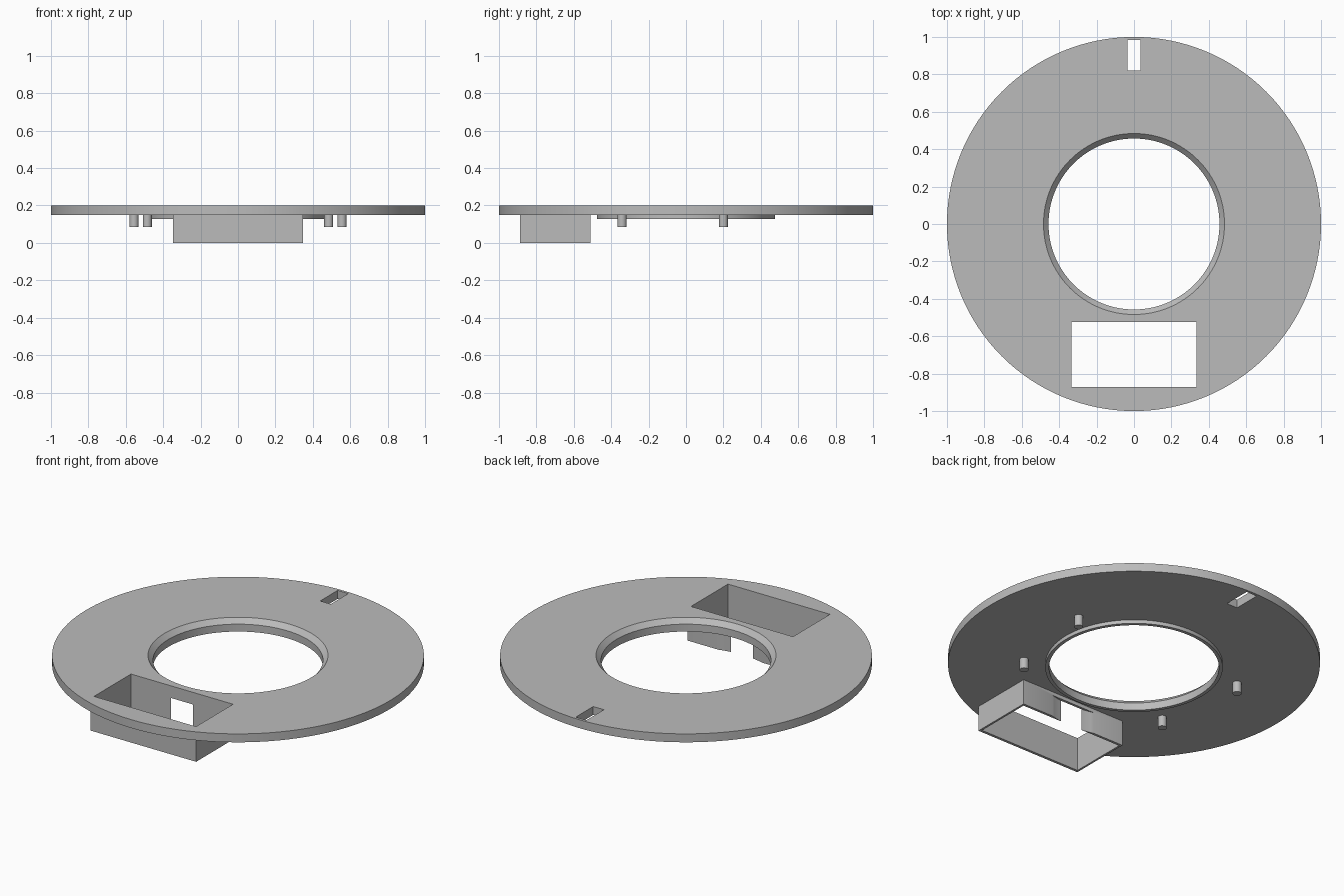
import bpy, bmesh, math
from mathutils import Matrix, Vector

default = bpy.data.objects.get("Cube")
if default:
    bpy.data.objects.remove(default, do_unlink=True)

grey = bpy.data.materials.new("plain_grey")
grey.use_nodes = True
grey.diffuse_color = (0.5, 0.5, 0.5, 1)
grey.node_tree.nodes["Principled BSDF"].inputs["Base Color"].default_value = (0.5, 0.5, 0.5, 1)


def finish(name, bm):
    bmesh.ops.recalc_face_normals(bm, faces=bm.faces)
    mesh = bpy.data.meshes.new(name)
    bm.to_mesh(mesh)
    bm.free()
    mesh.materials.append(grey)
    obj = bpy.data.objects.new(name, mesh)
    bpy.context.collection.objects.link(obj)
    return obj


def box(name, low, high):
    low, high = Vector(low), Vector(high)
    bm = bmesh.new()
    place = Matrix.Translation((low + high) / 2) @ Matrix.Diagonal((*(high - low), 1))
    bmesh.ops.create_cube(bm, size=1, matrix=place)
    return finish(name, bm)


def cylinder(name, x, y, radius, bottom, top, sides):
    bm = bmesh.new()
    bmesh.ops.create_cone(bm, cap_ends=True, segments=sides, radius1=radius, radius2=radius,
                          depth=top - bottom,
                          matrix=Matrix.Translation((x, y, (bottom + top) / 2)))
    return finish(name, bm)


def lathe(name, profile, sides):
    bm = bmesh.new()
    rings = [[bm.verts.new((r * math.cos(a), r * math.sin(a), z)) for r, z in profile]
             for a in (math.tau * i / sides for i in range(sides))]
    for i in range(sides):
        here, after = rings[i - 1], rings[i]
        for j in range(len(profile)):
            bm.faces.new((here[j - 1], after[j - 1], after[j], here[j]))
    return finish(name, bm)


def cut(target, cutter):
    mod = target.modifiers.new("cut", 'BOOLEAN')
    mod.operation = 'DIFFERENCE'
    mod.solver = 'EXACT'
    mod.object = cutter
    bpy.context.view_layer.objects.active = target
    bpy.ops.object.modifier_apply(modifier=mod.name)
    bpy.data.objects.remove(cutter, do_unlink=True)


def smooth(obj):
    bpy.ops.object.select_all(action='DESELECT')
    obj.select_set(True)
    bpy.context.view_layer.objects.active = obj
    bpy.ops.object.shade_smooth_by_angle(angle=math.radians(30))


PLATE_BOTTOM, PLATE_TOP, LIP_BOTTOM = 0.15, 0.2, 0.128
WINDOW_LOW, WINDOW_HIGH = (-0.335, -0.872, -0.1), (0.335, -0.525, 0.3)

# Round plate with chamfered centre hole and a thin lip below
plate = lathe("round_plate", [(1, PLATE_BOTTOM), (1, PLATE_TOP), (0.484, PLATE_TOP),
                              (0.457, 0.172), (0.457, LIP_BOTTOM),
                              (0.477, LIP_BOTTOM), (0.477, PLATE_BOTTOM)], 128)
cut(plate, box("window_cutter", WINDOW_LOW, WINDOW_HIGH))
cut(plate, box("slot_cutter", (-0.035, 0.82, 0), (0.035, 0.984, 0.3)))
smooth(plate)

# Open rectangular sleeve below the window, relieved by a round clearance
sleeve = box("rectangular_sleeve", (-0.347, -0.888, 0), (0.347, -0.51, PLATE_BOTTOM))
cut(sleeve, box("sleeve_cutter", WINDOW_LOW, WINDOW_HIGH))
cut(sleeve, cylinder("clearance_cutter", 0, 0, 0.53, -0.1, LIP_BOTTOM, 128))
smooth(sleeve)

# Four locating pegs under the plate
for side, sign in (("left", 1), ("right", -1)):
    for end, x, y in (("back", 0.556, 0.2), ("front", 0.485, -0.342)):
        smooth(cylinder(f"{end}_{side}_peg", sign * x, y, 0.024, 0.085, PLATE_BOTTOM, 32))
